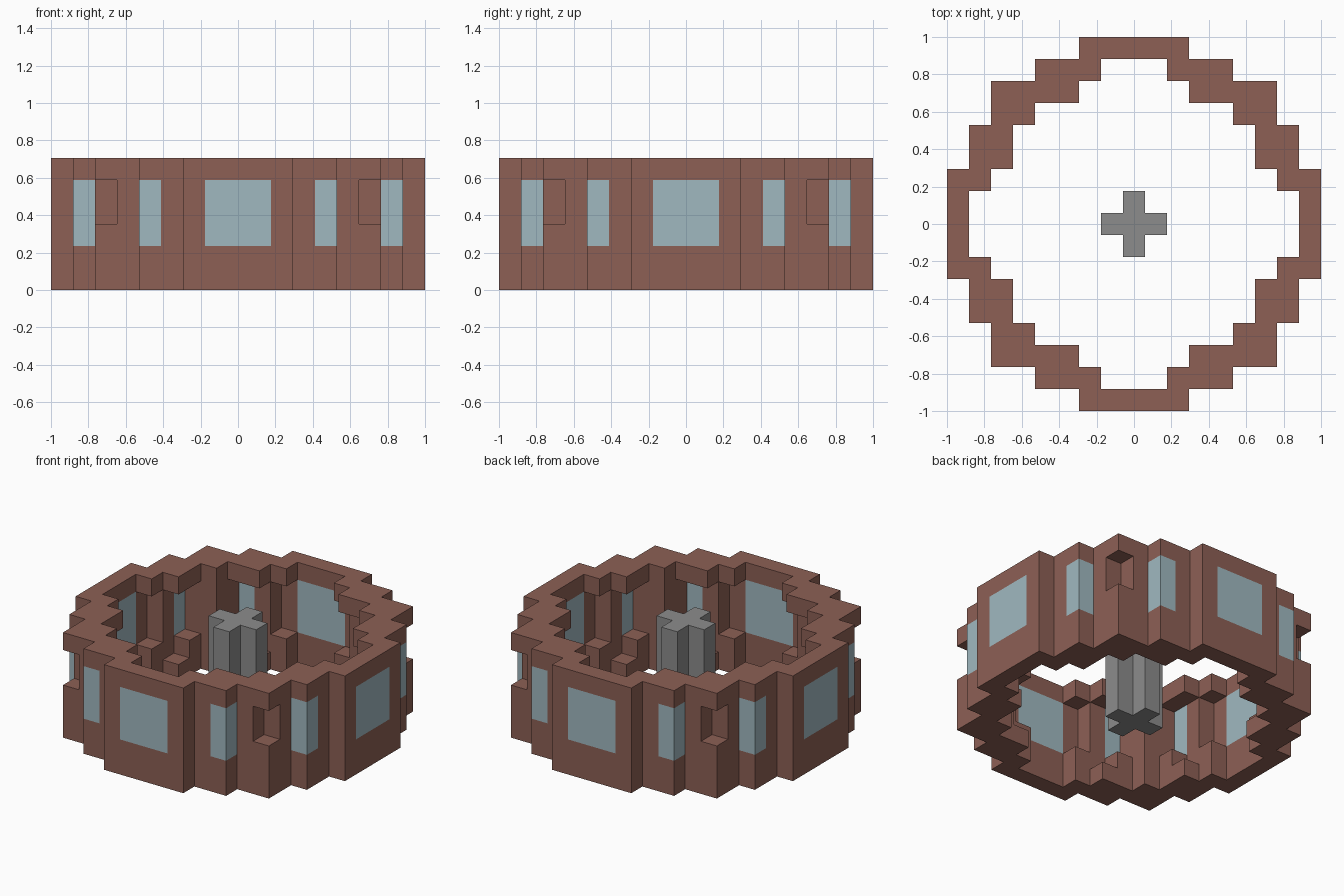
import bpy
import bmesh
from mathutils import Vector

cube = bpy.data.objects.get("Cube")
if cube:
    bpy.data.objects.remove(cube, do_unlink=True)

UNIT = 2 / 17      # one block
HEIGHT = 6         # blocks high


def material(name, rgb):
    mat = bpy.data.materials.new(name)
    mat.use_nodes = True
    mat.diffuse_color = (*rgb, 1)
    mat.node_tree.nodes["Principled BSDF"].inputs["Base Color"].default_value = (*rgb, 1)
    return mat


brown = material("brown_wall", (0.266, 0.117, 0.091))
blue = material("pale_blue_glass", (0.352, 0.485, 0.527))
grey = material("grey_stone", (0.262, 0.262, 0.262))


def mirrored(columns):
    """Repeat columns across both axes and across the diagonal."""
    out = set()
    for a, b in columns:
        for sx in (-1, 1):
            for sy in (-1, 1):
                out |= {(a * sx, b * sy), (b * sx, a * sy)}
    return out


def stack(columns, low, high):
    return {(x, y, z) for x, y in columns for z in range(low, high)}


def build(name, cells, neighbours, mat):
    """Skin a set of blocks, leaving out faces that touch other blocks."""
    bm = bmesh.new()
    verts = {}

    def vert(p):
        key = tuple(round(c * 2) for c in p)
        if key not in verts:
            verts[key] = bm.verts.new(p * UNIT)
        return verts[key]

    for cell in sorted(cells):
        centre = Vector(cell) + Vector((0, 0, 0.5))
        for axis in range(3):
            for sign in (-1, 1):
                n = Vector((0, 0, 0))
                n[axis] = sign
                if tuple(int(c + d) for c, d in zip(cell, n)) in neighbours:
                    continue
                u = Vector((0, 0, 0))
                u[(axis + 1) % 3] = 0.5
                v = n.cross(u)
                mid = centre + n / 2
                bm.faces.new([vert(mid + p) for p in (-u - v, u - v, u + v, v - u)])
    mesh = bpy.data.meshes.new(name)
    bm.to_mesh(mesh)
    bm.free()
    mesh.materials.append(mat)
    obj = bpy.data.objects.new(name, mesh)
    bpy.context.collection.objects.link(obj)
    return obj


# Stepped ring plan, one eighth repeated by mirroring
ring = mirrored([(0, 8), (1, 8), (2, 8), (2, 7), (3, 7), (4, 7),
                 (3, 6), (4, 6), (5, 6), (6, 6), (5, 5)])
wall = stack(ring, 0, HEIGHT)

# Wide and narrow windows
glass = stack(mirrored([(0, 8), (1, 8), (4, 7)]), 2, 5)

# Inner alcoves beside the windows, and outer corner niches
alcoves = stack(mirrored([(2, 7), (4, 6)]), 2, 5) | stack(mirrored([(3, 6)]), 1, 5)
niches = stack(mirrored([(6, 6)]), 3, 5)
wall -= glass | alcoves | niches

build("ring_wall", wall, wall | glass, brown)
build("windows", glass, wall | glass, blue)

# Cross-shaped pillar in the middle
pillar = stack(mirrored([(0, 0), (1, 0)]), 0, HEIGHT)
build("centre_pillar", pillar, pillar, grey)
